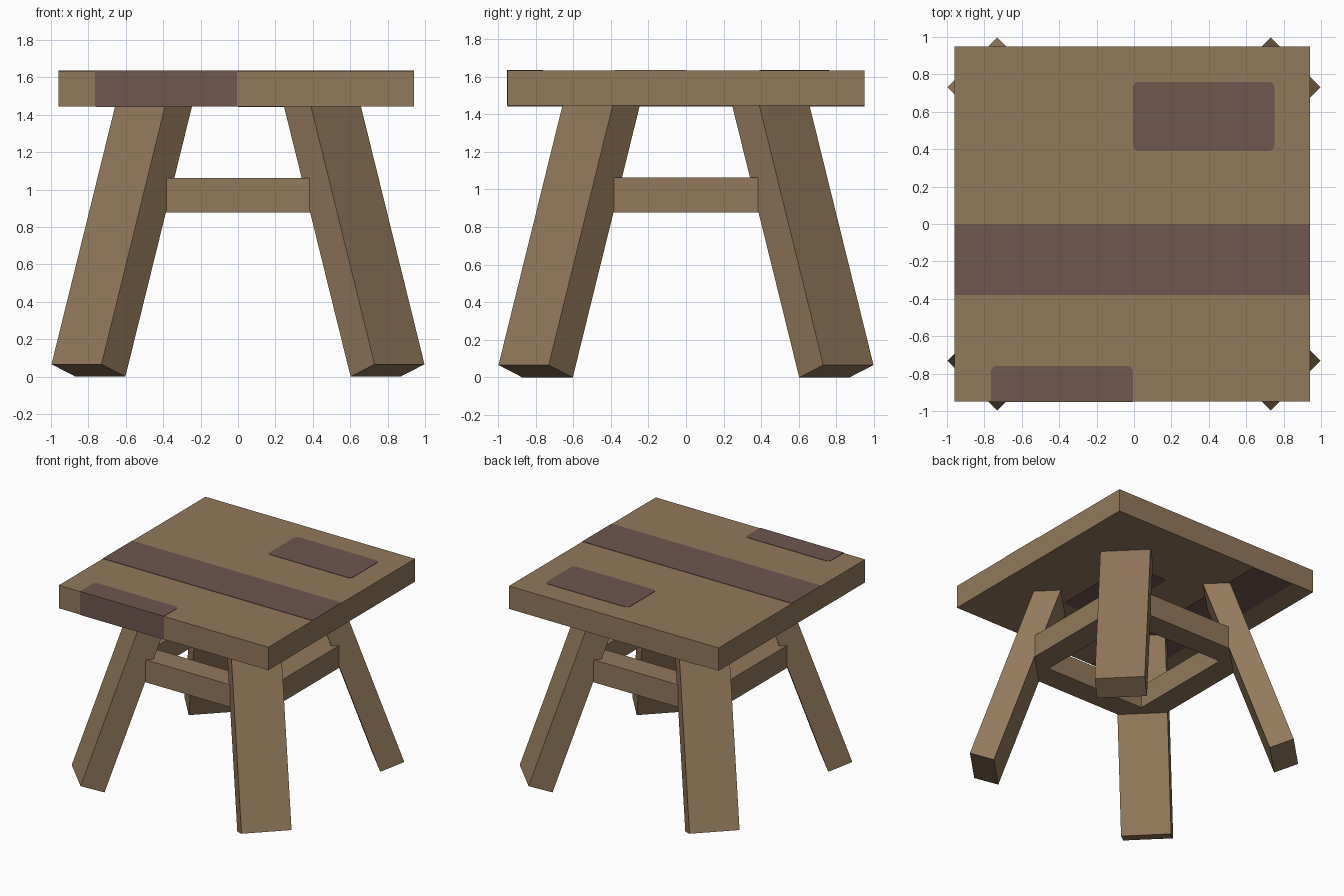
import bpy, bmesh, math
from mathutils import Vector

if "Cube" in bpy.data.objects:
    bpy.data.objects.remove(bpy.data.objects["Cube"])


def material(name, rgb):
    m = bpy.data.materials.new(name)
    m.diffuse_color = (*rgb, 1)
    m.use_nodes = True
    m.node_tree.nodes["Principled BSDF"].inputs["Base Color"].default_value = m.diffuse_color
    return m


WOOD = material("brown wood", (0.290, 0.190, 0.104))
STAIN = material("dark purple stain", (0.160, 0.093, 0.078))


def prism(name, base, offset, mat):
    """Extrude a flat outline along an offset vector."""
    bm = bmesh.new()
    face = bm.faces.new([bm.verts.new(p) for p in base])
    ext = bmesh.ops.extrude_face_region(bm, geom=[face])
    bmesh.ops.translate(bm, vec=Vector(offset),
                        verts=[v for v in ext["geom"] if isinstance(v, bmesh.types.BMVert)])
    bmesh.ops.recalc_face_normals(bm, faces=bm.faces)
    me = bpy.data.meshes.new(name)
    bm.to_mesh(me)
    bm.free()
    me.materials.append(mat)
    ob = bpy.data.objects.new(name, me)
    bpy.context.collection.objects.link(ob)
    return ob


def rect(x0, x1, y0, y1, z, r=(0, 0, 0, 0)):
    """Rectangle outline; r is the corner radius, counter-clockwise from x0,y0."""
    pts = []
    corners = [(x0, y0, 1, 1), (x1, y0, -1, 1), (x1, y1, -1, -1), (x0, y1, 1, -1)]
    for i, (x, y, sx, sy) in enumerate(corners):
        if r[i] == 0:
            pts.append((x, y, z))
            continue
        for k in range(5):
            a = math.radians(180 + 90 * i + 22.5 * k)
            pts.append((x + sx * r[i] + r[i] * math.cos(a),
                        y + sy * r[i] + r[i] * math.sin(a), z))
    return pts


# Seat slab
X0, X1, Y0, Y1, Z0, Z1 = -0.96, 0.94, -0.95, 0.95, 1.445, 1.633
prism("seat", rect(X0, X1, Y0, Y1, Z0), (0, 0, Z1 - Z0), WOOD)

# Stained markings on the seat, as thin plates
T, R = 0.003, 0.03
prism("top_band", rect(X0, X1, -0.38, 0.0, Z1), (0, 0, T), STAIN)
prism("top_patch", rect(-0.005, 0.75, 0.39, 0.76, Z1, (R,) * 4), (0, 0, T), STAIN)
prism("top_edge_patch", rect(-0.765, -0.005, Y0, -0.76, Z1, (0, 0, R, R)), (0, 0, T), STAIN)
prism("front_patch", rect(-0.765, -0.005, Y0 - T, Y0, Z0), (0, 0, Z1 - Z0 + T), STAIN)
prism("underside_patch", rect(0.0, 0.37, -0.38, 0.38, Z0, (R,) * 4), (0, 0, -T), STAIN)
prism("underside_band", rect(-0.76, -0.38, Y0, Y1, Z0), (0, 0, -T), STAIN)

# Splayed legs with feet cut square to the leg
H = 1.46
LEAN = 0.2464
for sx, side in ((-1, "left"), (1, "right")):
    for sy, end in ((-1, "front"), (1, "back")):
        foot = [(sx * 0.997, sy * 0.73, 0.066), (sx * 0.73, sy * 0.997, 0.066),
                (sx * 0.602, sy * 0.869, 0), (sx * 0.869, sy * 0.602, 0)]
        prism(f"{end}_{side}_leg", foot, (-sx * LEAN * H, -sy * LEAN * H, H), WOOD)

# Ring of four mitred rails between the legs
A, B, C = 0.455, 0.65, 0.5
M = (B + C) / 2
plan = [(-A, -A), (-M, -M), (-C, -B), (C, -B), (M, -M), (A, -A)]
for i, name in enumerate(("front", "right", "back", "left")):
    c, s = (1, 0, -1, 0)[i], (0, 1, 0, -1)[i]
    prism(f"{name}_rail", [(x * c - y * s, x * s + y * c, 0.878) for x, y in plan],
          (0, 0, 0.184), WOOD)
